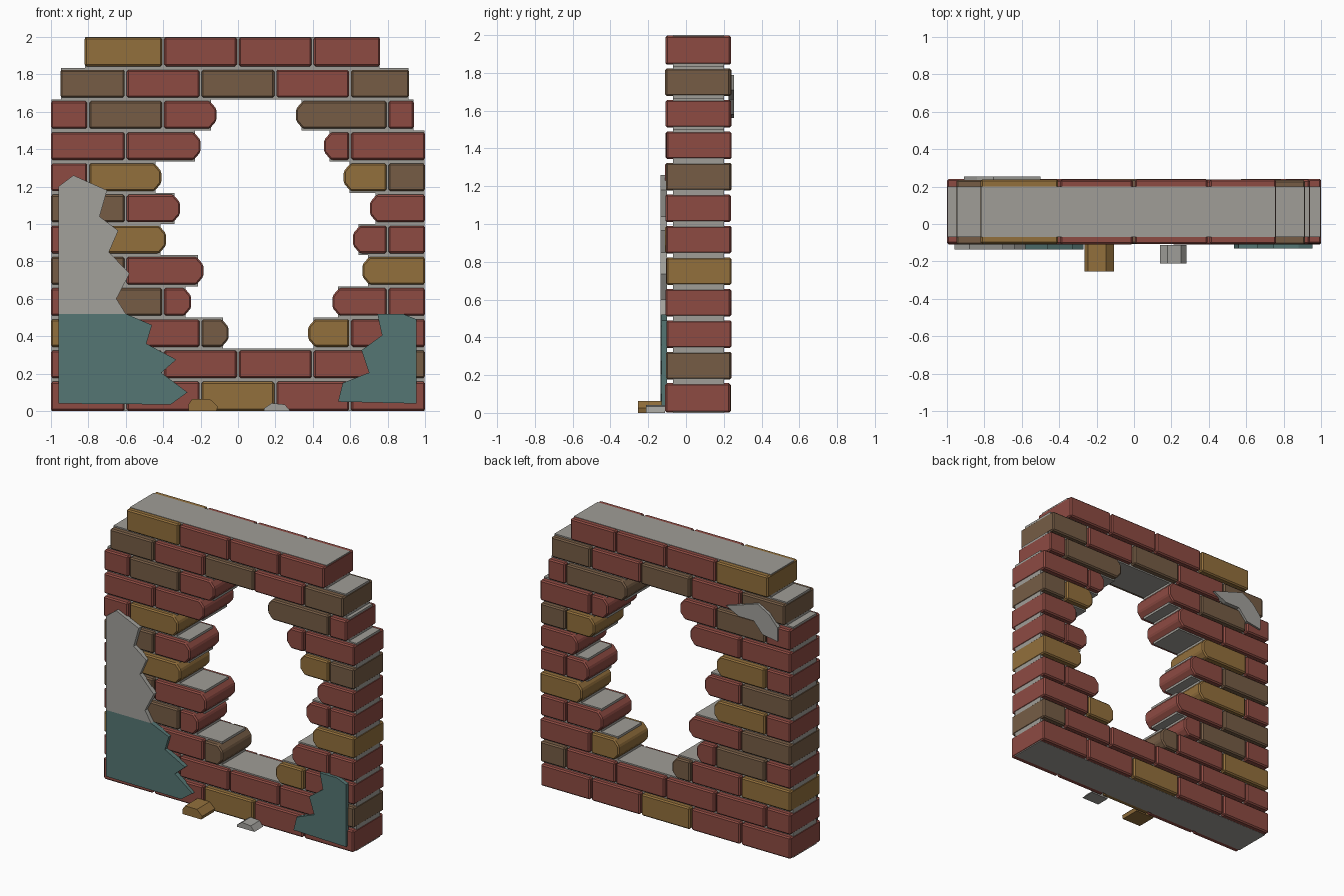
import bpy
import bmesh
import random

random.seed(4)
if "Cube" in bpy.data.objects:
    bpy.data.objects.remove(bpy.data.objects["Cube"], do_unlink=True)


def material(name, colour):
    mat = bpy.data.materials.new(name)
    mat.use_nodes = True
    mat.diffuse_color = (*colour, 1)
    mat.node_tree.nodes["Principled BSDF"].inputs["Base Color"].default_value = (*colour, 1)
    return mat


RED = material("red brick", (.27, .07, .055))
OCHRE = material("ochre brick", (.29, .16, .045))
BROWN = material("brown brick", (.18, .108, .06))
MORTAR = material("grey mortar", (.35, .34, .31))
PLASTER = material("pale plaster", (.36, .355, .33))
TEAL = material("teal paint", (.09, .18, .172))
BRICKS = {"r": RED, "o": OCHRE, "b": BROWN}


def prism(name, outline, front, back, mat, bevel=0):
    """Extrude an x-z outline along y, with optional worn edges."""
    bm = bmesh.new()
    face = bm.faces.new([bm.verts.new((x, front, z)) for x, z in outline])
    grown = bmesh.ops.extrude_face_region(bm, geom=[face])["geom"]
    verts = [v for v in grown if isinstance(v, bmesh.types.BMVert)]
    bmesh.ops.translate(bm, verts=verts, vec=(0, back - front, 0))
    bmesh.ops.recalc_face_normals(bm, faces=bm.faces)
    if bevel:
        bmesh.ops.bevel(bm, geom=bm.edges[:], offset=bevel, segments=1, affect='EDGES')
    mesh = bpy.data.meshes.new(name)
    bm.to_mesh(mesh)
    bm.free()
    mesh.materials.append(mat)
    obj = bpy.data.objects.new(name, mesh)
    bpy.context.collection.objects.link(obj)
    return obj


def block_outline(x0, x1, z0, z1, chip_left=0, chip_right=0):
    """Rectangle whose left or right corners may be broken off."""
    points = []
    for x, z, inward, upward, chip in (
            (x0, z0, 1, 1, chip_left), (x1, z0, -1, 1, chip_right),
            (x1, z1, -1, -1, chip_right), (x0, z1, 1, -1, chip_left)):
        if not chip:
            points.append((x, z))
            continue
        pair = [(x, z + upward * chip), (x + inward * chip * .85, z)]
        points += pair if inward == upward else pair[::-1]
    return points


# Courses from the ground up: outer ends, broken opening, brick colours
COURSES = [
    (-1, 1, None, "rrorr"),
    (-1, 1, None, "rrrrrb"),
    (-1, 1, (-.05, .375), "orbor"),
    (-1, 1, (-.25, .505), "rbrrr"),
    (-1, 1, (-.185, .665), "bro"),
    (-1, 1, (-.385, .615), "rorr"),
    (-1, 1, (-.31, .705), "brr"),
    (-1, 1, (-.41, .565), "roob"),
    (-1, 1, (-.2, .46), "rrrr"),
    (-1, .94, (-.115, .31), "rbrbr"),
    (-.95, .915, None, "brbrb"),
    (-.82, .76, None, "orrr"),
]
PITCH = 1 / 6
CHIP = .042

for row, (left, right, gap, colours) in enumerate(COURSES):
    base = row * PITCH
    z0 = base + (.001 if row == 0 else .01)
    z1 = base + (.164 if row == len(COURSES) - 1 else .157)
    runs = [(left, gap[0]), (gap[1], right)] if gap else [(left, right)]
    palette = iter(colours)
    count = 0
    for side, (start, end) in enumerate(runs):
        open_left = gap is not None and side == 1
        open_right = gap is not None and side == 0

        # Mortar bed inside this run of bricks
        bed = block_outline(start + (.03 if open_left else .003),
                            end - (.03 if open_right else .003),
                            base, base + PITCH)
        prism(f"mortar_{row}_{side}", bed, -.07, .2, MORTAR)

        # Staggered bond: joints shift by half a brick on each course
        shift = 0 if row % 2 else .2
        joints = [shift + .4 * k for k in range(-3, 3)]
        inner = [j for j in joints if start + .1 < j < end - .1]
        cuts = [start] + inner + [end]
        for i, (a, b) in enumerate(zip(cuts, cuts[1:])):
            last = i == len(cuts) - 2
            outline = block_outline(
                a if i == 0 else a + .005, b if last else b - .006, z0, z1,
                CHIP if open_left and i == 0 else 0,
                CHIP if open_right and last else 0)
            wobble = random.uniform(-.004, .004)
            prism(f"brick_{row}_{count}", outline, -.107 + wobble, .238 + wobble,
                  BRICKS[next(palette)], .009)
            count += 1

# Remaining plaster and paint on the front
prism("front_plaster", [(-.96, .52), (-.96, 1.2), (-.88, 1.26), (-.7, 1.18), (-.74, 1.04),
                        (-.64, .965), (-.69, .85), (-.58, .735), (-.65, .6), (-.6, .52)],
      -.135, -.1, PLASTER)
prism("painted_plaster_right", [(-.96, .04), (-.96, .52), (-.6, .52), (-.46, .46), (-.49, .36),
                                (-.33, .275), (-.41, .205), (-.27, .1), (-.36, .035)],
      -.135, -.1, TEAL)
prism("painted_plaster_left", [(.535, .05), (.56, .15), (.7, .205), (.66, .325), (.77, .405),
                               (.745, .52), (.88, .52), (.955, .49), (.955, .04)],
      -.13, -.1, TEAL)

# Plaster scrap on the back
prism("back_plaster", [(-.5, 1.71), (-.75, 1.79), (-.84, 1.74), (-.91, 1.66),
                       (-.91, 1.56), (-.79, 1.58), (-.72, 1.66), (-.6, 1.66)],
      .225, .255, PLASTER)

# Fallen rubble at the foot of the wall
prism("fallen_brick_piece", [(-.265, 0), (-.265, .035), (-.245, .064), (-.15, .064),
                             (-.108, .025), (-.115, 0)], -.255, -.11, OCHRE)
prism("fallen_plaster_piece", [(.14, 0), (.14, .015), (.18, .042), (.25, .035), (.28, 0)],
      -.212, -.112, PLASTER)
